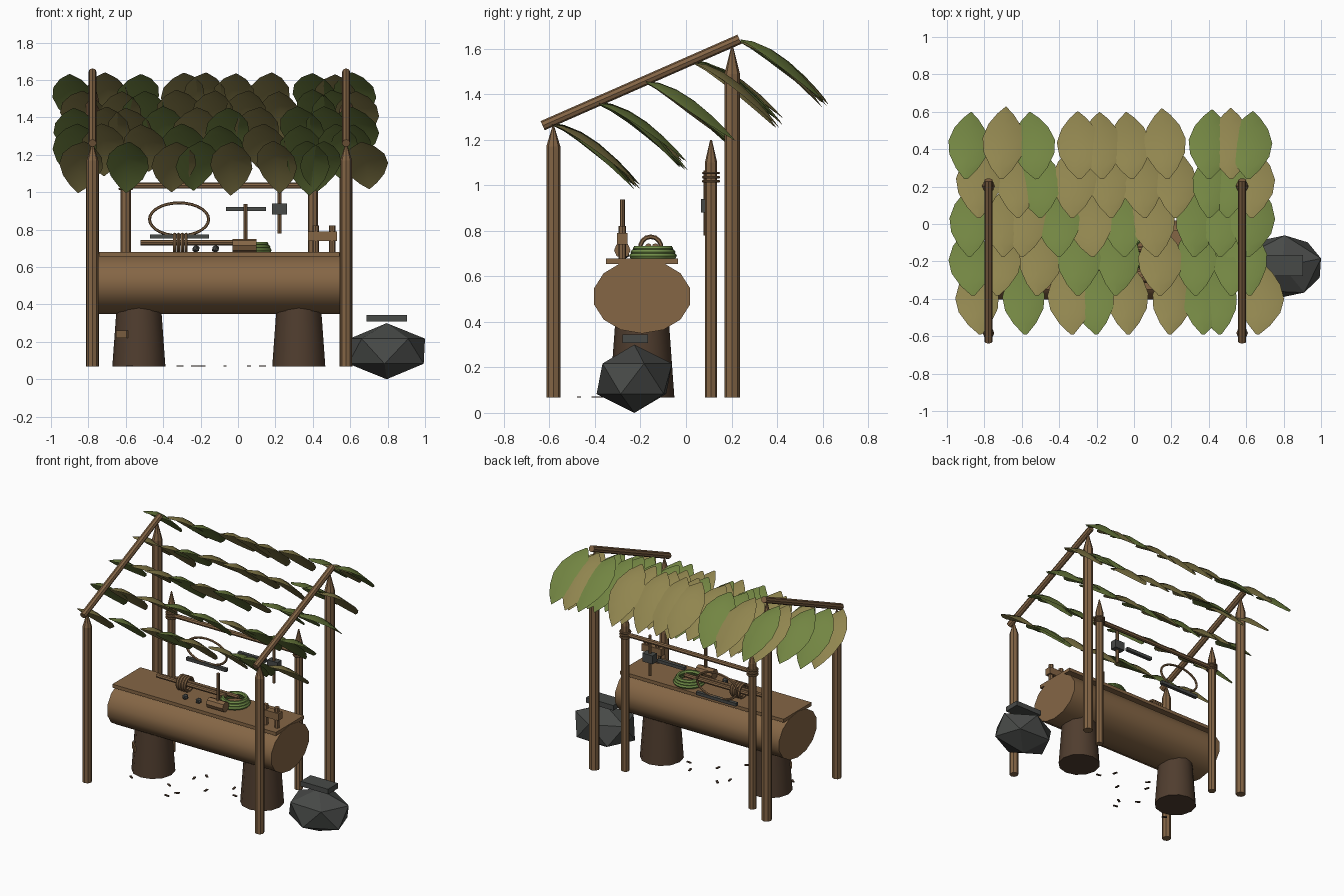
import bpy, bmesh, math, random
from mathutils import Matrix, Vector

random.seed(4)
if "Cube" in bpy.data.objects:
    bpy.data.objects.remove(bpy.data.objects["Cube"])


def material(name, *rgb):
    m = bpy.data.materials.new(name)
    m.use_nodes = True
    m.diffuse_color = (*rgb, 1)
    bsdf = next(n for n in m.node_tree.nodes if n.type == 'BSDF_PRINCIPLED')
    bsdf.inputs["Base Color"].default_value = (*rgb, 1)
    return m


WOOD = material("light wood", .235, .133, .06)
POLE = material("pole wood", .23, .13, .06)
BARK = material("dark bark", .08, .047, .028)
IRON = material("dark grey", .064, .068, .064)
GREEN = material("leaf green", .17, .235, .055)
OLIVE = material("dry leaf olive", .28, .235, .078)
VINE = material("vine green", .165, .27, .065)


def finish(name, bm, mat, smooth=True):
    """Turn a bmesh into an object, smooth except at sharp edges."""
    me = bpy.data.meshes.new(name)
    bm.to_mesh(me)
    bm.free()
    me.materials.append(mat)
    ob = bpy.data.objects.new(name, me)
    bpy.context.collection.objects.link(ob)
    if smooth:
        bpy.ops.object.select_all(action='DESELECT')
        ob.select_set(True)
        bpy.context.view_layer.objects.active = ob
        bpy.ops.object.shade_smooth_by_angle(angle=math.radians(40))


def add_rod(bm, a, b, r1, r2, sides=8):
    a, b = Vector(a), Vector(b)
    d = b - a
    mat = Matrix.Translation((a + b) / 2) @ d.to_track_quat('Z', 'Y').to_matrix().to_4x4()
    bmesh.ops.create_cone(bm, cap_ends=True, segments=sides, radius1=r1, radius2=r2,
                          depth=d.length, matrix=mat)


def rod(name, a, b, r1, mat, r2=None, sides=8):
    bm = bmesh.new()
    add_rod(bm, a, b, r1, r1 if r2 is None else r2, sides)
    finish(name, bm, mat)


def box(name, center, size, mat, turn=0):
    bm = bmesh.new()
    bmesh.ops.create_cube(bm, size=1, matrix=Matrix.Translation(center)
                          @ Matrix.Rotation(turn, 4, 'Z') @ Matrix.Diagonal((*size, 1)))
    finish(name, bm, mat, False)


def ring(name, center, rx, ry, r, mat, axis='Z', segs=20, sides=6):
    """Closed hoop around the given axis."""
    turn = {'Z': Matrix.Identity(3), 'X': Matrix.Rotation(math.pi / 2, 3, 'Y'),
            'Y': Matrix.Rotation(math.pi / 2, 3, 'X')}[axis]
    bm = bmesh.new()
    loops = []
    for i in range(segs):
        u = math.tau * i / segs
        loop = []
        for j in range(sides):
            v = math.tau * j / sides
            k = r * math.cos(v)
            p = Vector(((rx + k) * math.cos(u), (ry + k) * math.sin(u), r * math.sin(v)))
            loop.append(bm.verts.new(turn @ p + Vector(center)))
        loops.append(loop)
    for i in range(segs):
        p, q = loops[i], loops[(i + 1) % segs]
        for j in range(sides):
            n = (j + 1) % sides
            bm.faces.new((p[j], q[j], q[n], p[n]))
    finish(name, bm, mat)


def stake(name, x, y, shoulder, tip, r):
    """Pole with a sharpened top."""
    bm = bmesh.new()
    add_rod(bm, (x, y, .067), (x, y, shoulder), r, r)
    add_rod(bm, (x, y, shoulder), (x, y, tip), r, .004)
    finish(name, bm, POLE)


# Shelter frame
for side, x in (("right", -.778), ("left", .578)):
    stake("front_post_" + side, x, -.583, 1.17, 1.26, .031)
    stake("back_post_" + side, x, .203, 1.49, 1.61, .034)
    rod("roof_beam_" + side, (x, -.63, 1.262), (x, .235, 1.642), .022, POLE)


# Roof leaves, folded along the rib, drooping backward
def leaf(name, x, y, z, mat):
    length, drop = random.uniform(.355, .395), random.uniform(.25, .295)
    yaw, scale = random.uniform(-.12, .12), random.uniform(1.02, 1.14)
    roll = random.uniform(-.12, .12)
    bm = bmesh.new()
    rows = []
    for t, w in ((0, .008), (.15, .055), (.35, .095), (.55, .105), (.75, .08), (.9, .04), (1, .002)):
        row = []
        for s in (-1, 0, 1):
            px, py = s * w * scale, length * t
            pz = -drop * t ** 1.8 - abs(s) * w * .35 + px * roll
            row.append(bm.verts.new((x + px - py * yaw, y + py + px * yaw, z + pz)))
        rows.append(row)
    for p, q in zip(rows, rows[1:]):
        for k in range(2):
            bm.faces.new((p[k], p[k + 1], q[k + 1], q[k]))
    finish(name, bm, mat)


leaf_rows = [
    ("GOGOOOOGOG", (-90, -71, -52, -29, -17, -1, 18, 40, 52, 61)),
    ("OOGOOOOGGO", (-83, -62, -50, -33, -12, 6, 22, 40, 50, 63)),
    ("GOOGOGOGGG", (-88, -70, -60, -40, -22, -5, 12, 32, 46, 61)),
    ("GOOGGOGGG", (-86, -73, -52, -30, -10, 14, 33, 52, 62)),
    ("OGOGOOGGO", (-82, -58, -33, -20, -3, 19, 37, 46, 66)),
]
for r, (tones, places) in enumerate(leaf_rows):
    for i, (tone, x) in enumerate(zip(tones, places)):
        leaf(f"roof_leaf_{r}_{i}", x / 100, .24 - r * .2075, 1.635 - r * .091 + random.uniform(-.006, .006),
             GREEN if tone == "G" else OLIVE)

# Log bench with plank top
bm = bmesh.new()
add_rod(bm, (-.745, -.193, .512), (.545, -.193, .512), 1, 1, 14)
for v in bm.verts:
    v.co.y = -.193 + (v.co.y + .193) * .216
    v.co.z = .512 + (v.co.z - .512) * .163
finish("bench_log", bm, WOOD)
box("bench_plank", (-.1, -.193, .667), (1.285, .315, .024), WOOD)
for side, x in (("right", -.53), ("left", .325)):
    rod("stump_" + side, (x, -.193, .067), (x, -.193, .4), .142, BARK, .118, 12)
box("bark_chip", (-.62, -.283, .24), (.08, .012, .04), WOOD, -.785)

# Tool rack behind the bench
for side, x in (("right", -.6), ("left", .4)):
    stake("rack_post_" + side, x, .11, 1.1, 1.2, .027)
    for k in range(3):
        ring(f"rack_lashing_{side}_{k}", (x, .11, 1.018 + .018 * k), .034, .034, .006, POLE, segs=12)
rod("rack_bar", (-.62, .11, 1.035), (.42, .11, 1.035), .016, POLE)
rod("hammer_handle", (.222, .088, .78), (.222, .088, 1.065), .011, POLE)
box("hammer_head", (.222, .092, .91), (.08, .05, .06), IRON)
ring("hanging_hoop", (-.315, .1, .855), .158, .088, .008, POLE, 'Y', 28)
box("long_blade", (-.313, .1, .764), (.315, .025, .022), IRON)
box("short_blade", (.043, .1, .911), (.215, .025, .022), IRON)

# Two sticks tied with rope
rod("long_stick", (-.52, -.165, .73), (.02, -.165, .73), .015, POLE)
rod("short_stick", (-.4, -.135, .73), (.1, -.135, .73), .015, POLE)
for k in range(4):
    ring(f"bundle_rope_{k}", (-.338 + k * .02, -.155, .728), .046, .046, .01, POLE, 'X', 14)

# Mallet resting on its head
rod("mallet_head", (-.03, -.28, .715), (.1, -.28, .715), .036, POLE)
rod("mallet_handle", (.04, -.28, .74), (.04, -.28, .938), .011, POLE)

# Coil of vine and pebbles
for k, r in enumerate((.092, .086, .076)):
    ring(f"vine_coil_{k}", (.075, -.145, .69 + .016 * k), r, r, .013, VINE)
for k, x in enumerate((-.225, -.12)):
    bm = bmesh.new()
    bmesh.ops.create_icosphere(bm, subdivisions=1, radius=.022, matrix=Matrix.Translation((x, -.27, .697)))
    finish(f"pebble_{k}", bm, IRON, False)

# Peg clamp at the bench end
box("clamp_bar", (.453, -.28, .765), (.155, .045, .05), WOOD)
for k, x in enumerate((.415, .503)):
    rod(f"clamp_peg_{k}", (x, -.28, .67), (x, -.28, .822), .017, POLE)

# Faceted pot with a flat lid
bm = bmesh.new()
bmesh.ops.create_icosphere(bm, subdivisions=1, radius=1, matrix=Matrix.Translation((.795, -.227, .15))
                           @ Matrix.Diagonal((.237, .186, .15, 1)) @ Matrix.Rotation(.26, 4, 'Z'))
finish("pot", bm, IRON, False)
box("pot_lid", (.795, -.222, .326), (.215, .112, .036), IRON)

# Wood chips on the ground
chips = ((-.58, -.37), (-.31, -.33), (-.23, -.47), (-.2, -.4), (-.24, -.15),
         (-.07, -.26), (.06, -.13), (.13, -.22), (-.19, -.08))
for k, (x, y) in enumerate(chips):
    box(f"ground_chip_{k}", (x, y, .07), (.035, .014, .006), BARK, random.uniform(0, math.pi))
